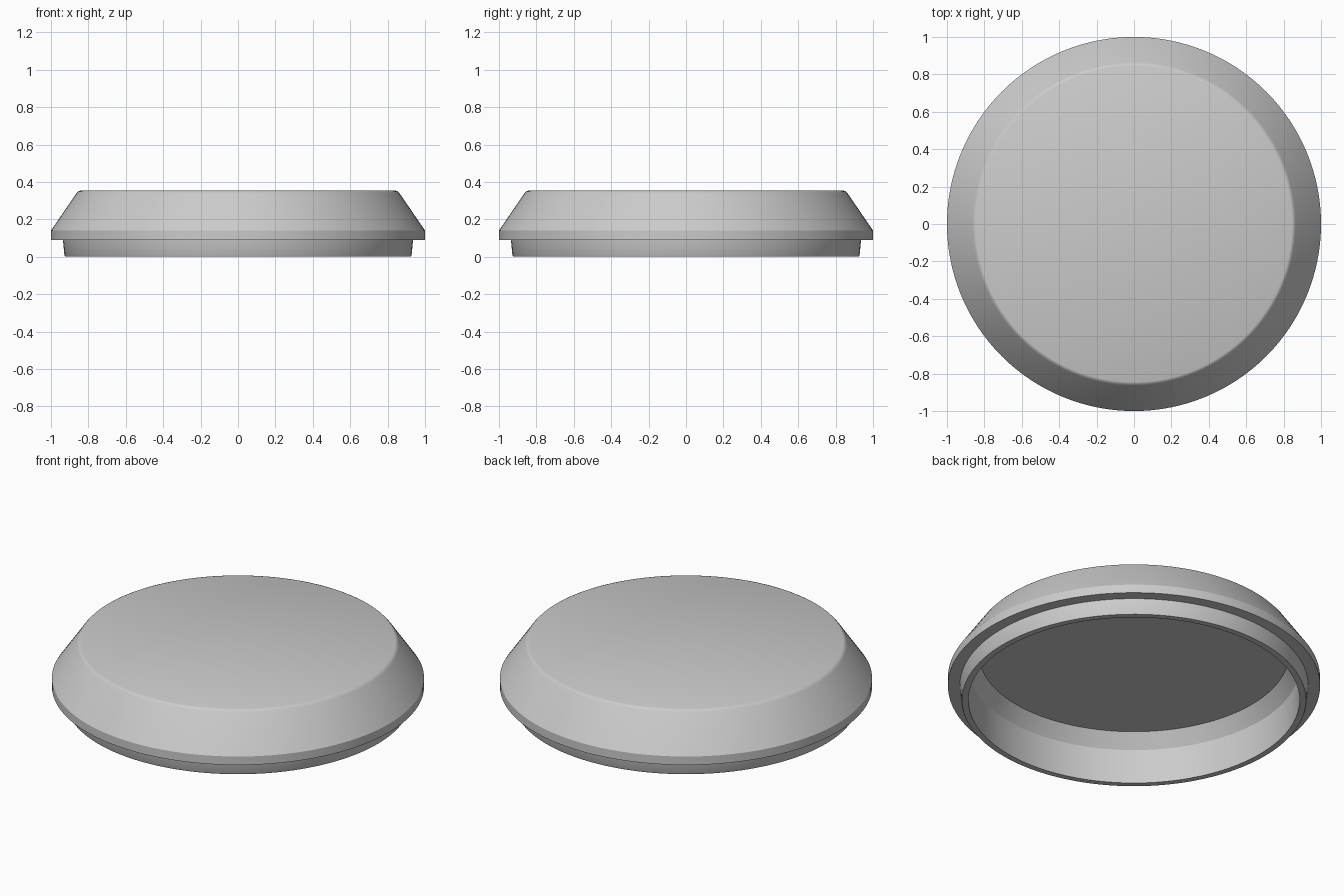
import bpy, bmesh, math

SEGMENTS = 128

cube = bpy.data.objects.get("Cube")
if cube:
    bpy.data.objects.remove(cube, do_unlink=True)

# Single grey material
grey = bpy.data.materials.new("light_grey")
grey.use_nodes = True
colour = (0.6, 0.6, 0.6, 1)
grey.diffuse_color = colour
grey.node_tree.nodes["Principled BSDF"].inputs["Base Color"].default_value = colour

# Half section as (radius, height), from top centre round to ceiling centre
top_shell = [(0, 0.353), (0.845, 0.353), (0.855, 0.349), (0.864, 0.339)]
rim = [(1, 0.14), (1, 0.09)]
plug_lip = [(0.936, 0.09), (0.928, 0.008), (0.924, 0)]
hollow = [(0.89, 0), (0.888, 0.203), (0.832, 0.285), (0, 0.285)]
profile = top_shell + rim + plug_lip + hollow

# Lathe the section around the vertical axis
bm = bmesh.new()
points = [bm.verts.new((r, 0, z)) for r, z in profile]
edges = [bm.edges.new(pair) for pair in zip(points, points[1:])]
bmesh.ops.spin(bm, geom=points + edges, cent=(0, 0, 0), axis=(0, 0, 1),
               angle=math.tau, steps=SEGMENTS)
bmesh.ops.remove_doubles(bm, verts=bm.verts, dist=0.0005)
bmesh.ops.recalc_face_normals(bm, faces=bm.faces)

mesh = bpy.data.meshes.new("round_cap")
bm.to_mesh(mesh)
bm.free()
mesh.materials.append(grey)
cap = bpy.data.objects.new("round_cap", mesh)
bpy.context.collection.objects.link(cap)

# Smooth round walls, crisp rims
bpy.ops.object.select_all(action='DESELECT')
cap.select_set(True)
bpy.context.view_layer.objects.active = cap
bpy.ops.object.shade_smooth_by_angle(angle=math.radians(30))
